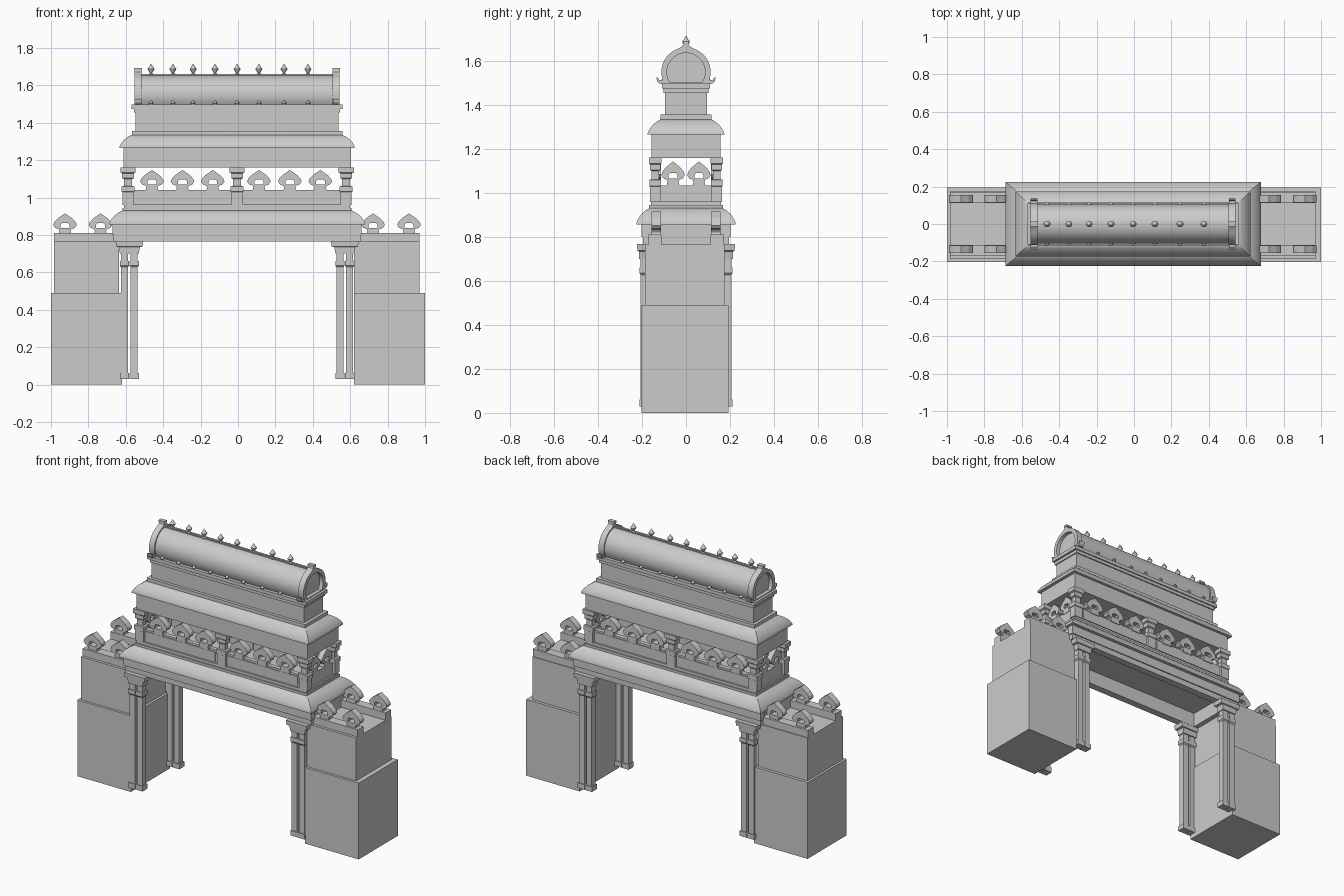
import bpy, bmesh
from math import sin, cos, pi, radians
from mathutils import Matrix

if "Cube" in bpy.data.objects:
    bpy.data.objects.remove(bpy.data.objects["Cube"])

stone = bpy.data.materials.new("grey_stone")
stone.use_nodes = True
stone.diffuse_color = (0.6, 0.6, 0.6, 1)
stone.node_tree.nodes["Principled BSDF"].inputs["Base Color"].default_value = (0.6, 0.6, 0.6, 1)

CX = -0.005  # centre line of the gatehouse


def finish(name, bm, smooth=False):
    bmesh.ops.recalc_face_normals(bm, faces=bm.faces)
    mesh = bpy.data.meshes.new(name)
    bm.to_mesh(mesh)
    bm.free()
    mesh.materials.append(stone)
    if smooth:
        for p in mesh.polygons:
            p.use_smooth = True
        mesh.set_sharp_from_angle(angle=radians(35))
    ob = bpy.data.objects.new(name, mesh)
    bpy.context.collection.objects.link(ob)
    return ob


def copy(ob, loc, turn=0, scale=(1, 1, 1)):
    new = ob.copy()
    new.location, new.rotation_euler, new.scale = loc, (0, 0, turn), scale
    bpy.context.collection.objects.link(new)
    return new


def box(name, x0, x1, y0, y1, z0, z1):
    bm = bmesh.new()
    m = Matrix.Translation(((x0 + x1) / 2, (y0 + y1) / 2, (z0 + z1) / 2))
    m = m @ Matrix.Diagonal((x1 - x0, y1 - y0, z1 - z0, 1))
    bmesh.ops.create_cube(bm, size=1, matrix=m)
    return finish(name, bm)


def slab(name, hx, hy, z0, z1):
    return box(name, CX - hx, CX + hx, -hy, hy, z0, z1)


def loft(name, rings, x=0.0, y=0.0, smooth=False):
    """Stack of rectangles given as half width, half depth, height."""
    bm = bmesh.new()
    loops = [[bm.verts.new((x + sx * a, y + sy * b, z))
              for sx, sy in ((-1, -1), (1, -1), (1, 1), (-1, 1))] for a, b, z in rings]
    for lo, hi in zip(loops, loops[1:]):
        for i in range(4):
            bm.faces.new((lo[i], lo[(i + 1) % 4], hi[(i + 1) % 4], hi[i]))
    bm.faces.new(loops[0])
    bm.faces.new(loops[-1])
    return finish(name, bm, smooth)


def prism(name, outline, depth, hole=None, smooth=False):
    """Outline in x and z, with an optional hole, extruded along y."""
    bm = bmesh.new()
    edges = []
    for pts in filter(None, (outline, hole)):
        vs = [bm.verts.new((u, -depth / 2, v)) for u, v in pts]
        edges += [bm.edges.new((vs[i - 1], vs[i])) for i in range(len(vs))]
    if hole:
        bmesh.ops.triangle_fill(bm, use_beauty=True, edges=edges)
    else:
        bm.faces.new(vs)
    out = bmesh.ops.extrude_face_region(bm, geom=bm.faces[:])["geom"]
    bmesh.ops.translate(bm, vec=(0, depth, 0),
                        verts=[g for g in out if isinstance(g, bmesh.types.BMVert)])
    return finish(name, bm, smooth)


def lathe(name, profile, sides=10):
    bm = bmesh.new()
    vs = [bm.verts.new((r, 0, z)) for r, z in profile]
    edges = [bm.edges.new(p) for p in zip(vs, vs[1:])]
    bmesh.ops.spin(bm, geom=vs + edges, cent=(0, 0, 0), axis=(0, 0, 1),
                   angle=2 * pi, steps=sides)
    bmesh.ops.remove_doubles(bm, verts=bm.verts, dist=0.0003)
    return finish(name, bm, True)


# Ogee merlon with a square loophole
half = [(.036, -.01), (.03, .012), (.034, .022), (.052, .028), (.063, .043),
        (.058, .058), (.04, .078), (.014, .096)]
outline = half + [(0, .106)] + [(-u, v) for u, v in reversed(half)]
loophole = [(.024, .028), (.024, .046), (.015, .054), (-.015, .054), (-.024, .046), (-.024, .028)]
merlon = prism("merlon", outline, 0.042, loophole)
merlon.location = (-0.925, -0.135, 0.81)

# Side towers: plinth, upper block, parapet walls and merlons
for side, x0, x1, ms in (("right", -.985, -.636, (-.925, -.735)),
                         ("left", .62, .97, (.722, .914))):
    a, b = (-1, -.62) if side == "right" else (.62, 1)
    box(side + "_plinth", a, b, -.203, .194, 0, .49)
    box(side + "_tower_block", x0, x1, -.187, .175, .49, .765)
    for s in (-1, 1):
        ya, yb = sorted((s * .112, s * .17))
        box(side + "_parapet", x0, x1, ya, yb, .765, .812)
        for mx in ms:
            if (mx, s) != (-.925, -1):
                copy(merlon, (mx, s * .135, .81))

# Paired columns with shared capitals at the four corners of the passage
for sx in (-1, 1):
    for sy in (-1, 1):
        y = sy * .187
        for dx in (.55, .602):
            x = sx * dx + CX
            loft("column_base", [(.025, .025, .03), (.025, .025, .062)], x, y)
            loft("column_shaft", [(.019, .019, .06), (.019, .019, .72)], x, y)
            loft("column_ring", [(.019, .019, .628), (.025, .025, .636), (.025, .025, .662)], x, y)
        loft("column_capital", [(.05, .026, .70), (.056, .028, .735), (.07, .034, .738),
                                (.074, .036, .768)], sx * .576 + CX, y)

# Hollow lintel made of four beams, with a raised fascia
for s in (-1, 1):
    ya, yb = sorted((s * .15, s * .196))
    box("lintel_beam", CX - .66, CX + .66, ya, yb, .765, .862)
    ya, yb = sorted((s * .16, s * .203))
    box("lintel_fascia", CX - .666, CX + .666, ya, yb, .80, .862)
    xa, xb = sorted((s * .60, s * .66))
    box("lintel_end", CX + xa, CX + xb, -.15, .15, .765, .862)


# Curved hipped eaves
def eave(name, hx, hy, out_x, out_y, z0, z1):
    curve = [(1, 0), (1, .1), (.95, .22), (.8, .45), (.58, .67), (.3, .86), (0, 1)]
    loft(name, [(hx + out_x * k, hy + out_y * k, z0 + (z1 - z0) * t) for k, t in curve], CX, 0, True)


eave("lower_eave", .61, .165, .073, .06, .857, .932)
slab("lower_eave_cap", .612, .168, .93, .945)

# Open gallery: floor ledge, parapet, merlons and posts
slab("gallery_floor", .605, .16, .94, .962)
for s in (-1, 1):
    ya, yb = sorted((s * .12, s * .148))
    box("gallery_parapet", CX - .56, CX + .56, ya, yb, .96, 1.042)
    for cx in (-.305, .28):
        box("parapet_panel", cx - .25, cx + .25, s * .148 - .005, s * .148 + .005, .97, 1.03)
    for mx in (-.46, -.297, -.135, .112, .277, .44):
        copy(merlon, (mx, s * .134, 1.042))
    xa, xb = sorted((s * .565, s * .595))
    box("gallery_end_parapet", CX + xa, CX + xb, -.13, .13, .96, 1.035)
    for my in (-.059, .059):
        copy(merlon, (CX + s * .58, my, 1.038), pi / 2, (.84, .8, 1))
    for px in (-.583, 0, .583):
        x, y = px + CX, s * .14
        loft("post_base", [(.03, .024, .96), (.03, .024, 1.03), (.034, .027, 1.032),
                           (.034, .027, 1.06), (.022, .018, 1.062)], x, y)
        loft("post_shaft", [(.021, .017, 1.03), (.021, .017, 1.12)], x, y)
        loft("post_capital", [(.024, .019, 1.10), (.031, .023, 1.105), (.031, .023, 1.13),
                              (.041, .028, 1.135), (.041, .028, 1.162)], x, y)

# Upper storey, second eave and neck
slab("upper_wall", .608, .157, 1.16, 1.275)
eave("upper_eave", .563, .114, .066, .06, 1.265, 1.335)
slab("neck_base", .563, .115, 1.333, 1.356)
slab("neck_wall", .543, .096, 1.35, 1.46)
slab("neck_moulding", .55, .103, 1.455, 1.476)
slab("neck_cornice", .564, .11, 1.475, 1.497)


# Barrel vault with horseshoe gable arches
def horseshoe(r, drop, n=28):
    return [(r * cos(a), 1.55 + r * sin(a)) for a in
            (radians(-drop + (180 + 2 * drop) * i / n) for i in range(n + 1))]


vault = prism("barrel_vault", horseshoe(.104, 31), 1.05, smooth=True)
vault.location, vault.rotation_euler = (CX, 0, 0), (0, 0, pi / 2)

ring = horseshoe(.112, 28)
arch = ([p for p in ring if p[0] > .022] + [(.012, 1.672), (.008, 1.69), (-.008, 1.69),
        (-.012, 1.672)] + [p for p in ring if p[0] < -.022])
gable = prism("gable_arch", arch, .038, horseshoe(.087, 33), True)
gable.location, gable.rotation_euler = (CX - .53, 0, 0), (0, 0, pi / 2)
copy(gable, (CX + .53, 0, 0), pi / 2)
for s in (-1, 1):
    x = CX + s * .53
    box("gable_cap", x - .021, x + .021, -.013, .013, 1.68, 1.692)
    for t in (-1, 1):
        # Upturned scroll at each foot of the arch
        hook = prism("arch_scroll", [(.095, 1.497), (.12, 1.497), (.131, 1.508), (.135, 1.526),
                                     (.128, 1.526), (.122, 1.513), (.095, 1.513)], .036)
        hook.location, hook.rotation_euler = (x, 0, 0), (0, 0, t * pi / 2)
slab("ridge_strip", .512, .006, 1.648, 1.66)

# Ridge finials and matching studs along the foot of the vault
finial = lathe("finial", [(0, -.004), (.011, -.004), (.011, .004), (.006, .01), (.017, .026),
                          (.018, .032), (.008, .046), (0, .06)])
stud = lathe("vault_stud", [(0, -.012), (.008, -.008), (.012, 0), (.008, .008), (0, .014)], 8)
places = (-.465, -.348, -.24, -.123, -.005, .112, .246, .374)
for i, x in enumerate(places):
    if i:
        copy(finial, (x, 0, 1.657))
    for s in (-1, 1):
        if i or s > 0:
            copy(stud, (x, s * .105, 1.506))
finial.location = (places[0], 0, 1.657)
stud.location = (places[0], -.105, 1.506)
